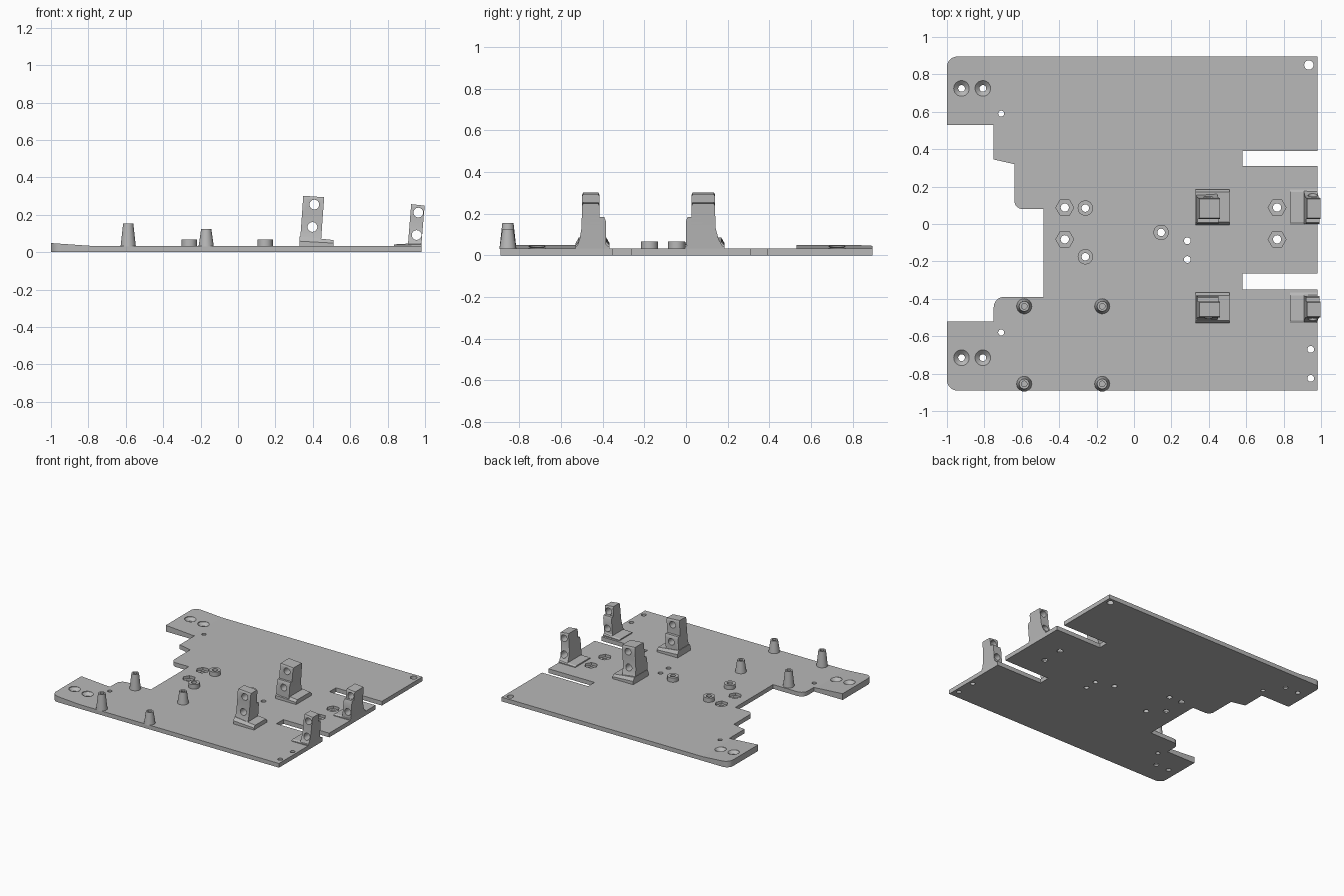
import bpy, bmesh, math
from mathutils import Matrix

if "Cube" in bpy.data.objects:
    bpy.data.objects.remove(bpy.data.objects["Cube"])

T = 0.033  # plate thickness
mat = bpy.data.materials.new("plain grey")
mat.diffuse_color = (0.48, 0.48, 0.48, 1)
mat.use_nodes = True
mat.node_tree.nodes["Principled BSDF"].inputs["Base Color"].default_value = mat.diffuse_color


def add_object(name, bm, smooth=False):
    bmesh.ops.recalc_face_normals(bm, faces=bm.faces)
    me = bpy.data.meshes.new(name)
    bm.to_mesh(me)
    bm.free()
    me.materials.append(mat)
    ob = bpy.data.objects.new(name, me)
    bpy.context.collection.objects.link(ob)
    if smooth:
        smooth_sides(ob)
    return ob


def smooth_sides(ob):
    bpy.ops.object.select_all(action='DESELECT')
    bpy.context.view_layer.objects.active = ob
    ob.select_set(True)
    bpy.ops.object.shade_smooth_by_angle(angle=math.radians(30))


def lathe(bm, x, y, profile, seg=24, closed=False):
    """Revolve (radius, z) points about a vertical axis at x, y."""
    rings = []
    for r, z in profile:
        if r == 0:
            rings.append([bm.verts.new((x, y, z))] * seg)
        else:
            rings.append([bm.verts.new((x + r * math.cos(2 * math.pi * i / seg),
                                        y + r * math.sin(2 * math.pi * i / seg), z))
                          for i in range(seg)])
    pairs = list(zip(rings, rings[1:]))
    if closed:
        pairs.append((rings[-1], rings[0]))
    for a, b in pairs:
        for i in range(seg):
            j = (i + 1) % seg
            vs = list(dict.fromkeys((a[i], a[j], b[j], b[i])))
            bm.faces.new(vs)


def loft(sections):
    """Stack rectangles (z at x0, z at x1, x0, x1, y0, y1)."""
    bm = bmesh.new()
    rings = [[bm.verts.new(p) for p in
              ((x0, y0, za), (x1, y0, zb), (x1, y1, zb), (x0, y1, za))]
             for za, zb, x0, x1, y0, y1 in sections]
    for a, b in zip(rings, rings[1:]):
        for i in range(4):
            j = (i + 1) % 4
            bm.faces.new((a[i], a[j], b[j], b[i]))
    bm.faces.new(rings[0])
    bm.faces.new(rings[-1])
    return bm


def cut(ob, cutter):
    mod = ob.modifiers.new("cut", 'BOOLEAN')
    mod.operation, mod.solver, mod.object = 'DIFFERENCE', 'EXACT', cutter
    bpy.context.view_layer.objects.active = ob
    bpy.ops.object.modifier_apply(modifier=mod.name)


# Base plate outline: x, y, corner radius
outline = [(-1, .895, .055), (.98, .895, 0), (.98, .39, 0), (.58, .39, 0),
           (.58, .31, 0), (.98, .31, 0), (.98, -.265, 0), (.58, -.265, 0),
           (.58, -.35, 0), (.98, -.35, 0), (.98, -.89, 0), (-1, -.89, .055),
           (-1, -.52, 0), (-.75, -.52, 0), (-.75, -.39, .055), (-.485, -.39, 0),
           (-.485, .08, 0), (-.64, .08, .045), (-.64, .32, 0), (-.75, .345, 0),
           (-.75, .53, 0), (-1, .53, 0)]
pts = []
for k, (x, y, r) in enumerate(outline):
    if r == 0:
        pts.append((x, y))
        continue
    # rounded corners are all right angles: sweep a quarter arc
    (px, py, _), (nx, ny, _) = outline[k - 1], outline[(k + 1) % len(outline)]
    lp, ln = math.hypot(px - x, py - y), math.hypot(nx - x, ny - y)
    ax, ay = (px - x) / lp * r, (py - y) / lp * r
    bx, by = (nx - x) / ln * r, (ny - y) / ln * r
    for i in range(9):
        t = math.pi / 2 * i / 8
        s, c = 1 - math.sin(t), 1 - math.cos(t)
        pts.append((x + ax * s + bx * c, y + ay * s + by * c))
bm = bmesh.new()
face = bm.faces.new([bm.verts.new((x, y, 0)) for x, y in pts])
top = bmesh.ops.extrude_face_region(bm, geom=[face])["geom"]
for v in top:
    if isinstance(v, bmesh.types.BMVert):
        v.co.z = T
# Left tabs rise gently towards their ends
bmesh.ops.bisect_plane(bm, geom=bm.verts[:] + bm.edges[:] + bm.faces[:],
                       plane_co=(-.77, 0, 0), plane_no=(1, 0, 0))
for v in bm.verts:
    if v.co.z > .01 and v.co.x < -.77:
        v.co.z += (-.77 - v.co.x) / .23 * .016
plate = add_object("base_plate", bm)

bosses = [(-.26, .085), (-.26, -.175), (.145, -.045)]
bm = bmesh.new()
# Plain through holes
holes = [(-.71, .59, .016), (-.71, -.58, .016), (.285, -.09, .018), (.285, -.19, .018),
         (.945, -.67, .018), (.945, -.825, .018), (.935, .85, .025)]
for x, y, r in holes + [(x, y, .02) for x, y in bosses]:
    lathe(bm, x, y, [(0, -.05), (r, -.05), (r, .1), (0, .1)])
# Countersunk holes in the tabs
for x, surface in ((-.922, .0436), (-.808, .0356)):
    for y in (.725, -.715):
        lathe(bm, x, y, [(0, -.05), (.018, -.05), (.018, surface - .024),
                         (.042, surface - .002), (.042, .1), (0, .1)])
# Hexagonal nut pockets, then their bolt holes
for x in (-.37, .765):
    for y in (.088, -.082):
        lathe(bm, x, y, [(0, .012), (.048, .012), (.048, .1), (0, .1)], 6)
drill = add_object("hole_cutter", bm)
bm = bmesh.new()
for x in (-.37, .765):
    for y in (.088, -.082):
        lathe(bm, x, y, [(0, -.05), (.022, -.05), (.022, .1), (0, .1)])
bolt_drill = add_object("bolt_cutter", bm)
for c in (drill, bolt_drill):
    cut(plate, c)
    bpy.data.objects.remove(c)

# Low round bosses
for x, y in bosses:
    bm = bmesh.new()
    lathe(bm, x, y, [(.041, T - .003), (.041, .067), (.02, .067), (.02, T - .003)], closed=True)
    add_object("round_boss", bm, True)

# Tapered standoffs with blind screw holes
for x, h in ((-.587, .155), (-.17, .125)):
    for y in (-.44, -.855):
        bm = bmesh.new()
        lathe(bm, x, y, [(0, T - .003), (.041, T - .003), (.027, h),
                         (.015, h), (.015, .06), (0, .06)])
        add_object("standoff", bm, True)


def mount(name, x0, x1, lean, h, foot, y0, y1, base, lug, holes):
    """Bracket: tower with flared base, lower lug, foot, and cross holes."""
    b0, b1 = base
    def xs(z):
        d = lean * (z - T) / (h - T)
        return x0 + d, x1 + d

    def sec(z, c0, c1, inset=0):
        a, b = xs(z)
        return (z, z - (.008 if z > h - .03 else 0), a + inset, b - inset, c0, c1)
    mid = lambda t: (y0 + (b0 - y0) * t, y1 + (b1 - y1) * t)
    tower = add_object(name + "_tower", loft([
        sec(T - .005, *mid(1)), sec(.05, *mid(.7)), sec(.08, *mid(.35)),
        sec(.13, *mid(.06)), sec(.2, y0, y1), sec(h - .012, y0, y1),
        sec(h, y0 + .006, y1 - .006)]))
    a, b = xs(.1)
    lug_ob = add_object(name + "_lug", loft([
        sec(.05, *lug), sec(.165, *lug), sec(.185, lug[0] + .008, lug[1] - .008)]))
    fx0, fx1, za, zb = foot
    add_object(name + "_foot", loft([
        (T - .005, T - .005, fx0, fx1, b0, b1),
        ((T + za) / 2, (T + zb) / 2, fx0, fx1, b0, b1),
        (za, zb, fx0, fx1, b0 + .015, b1 - .015)]))
    # Cross holes through tower and lug
    bm = bmesh.new()
    for hx, hz in holes:
        bmesh.ops.create_cone(bm, cap_ends=True, segments=24, radius1=.026, radius2=.026,
                              depth=.5, matrix=Matrix.Translation((hx, (y0 + y1) / 2, hz))
                              @ Matrix.Rotation(math.pi / 2, 4, 'X'))
    cutter = add_object("cross_cutter", bm)
    for ob in (tower, lug_ob):
        cut(ob, cutter)
        smooth_sides(ob)
    bpy.data.objects.remove(cutter)


# Four brackets: two inner tall ones, two outer short ones
sides = [("back", .026, .14, (-.005, .185), (0, .08)),
         ("front", -.5, -.415, (-.53, -.367), (-.46, -.385))]
for side, y0, y1, base, lug in sides:
    mount(side + "_inner_bracket", .33, .442, .019, .302, (.33, .51, .085, .065),
          y0, y1, base, lug, [(.408, .255), (.398, .135)])
    mount(side + "_outer_bracket", .908, .98, .018, .257, (.835, .98, .042, .05),
          y0, y1, base, lug, [(.964, .212), (.955, .092)])
